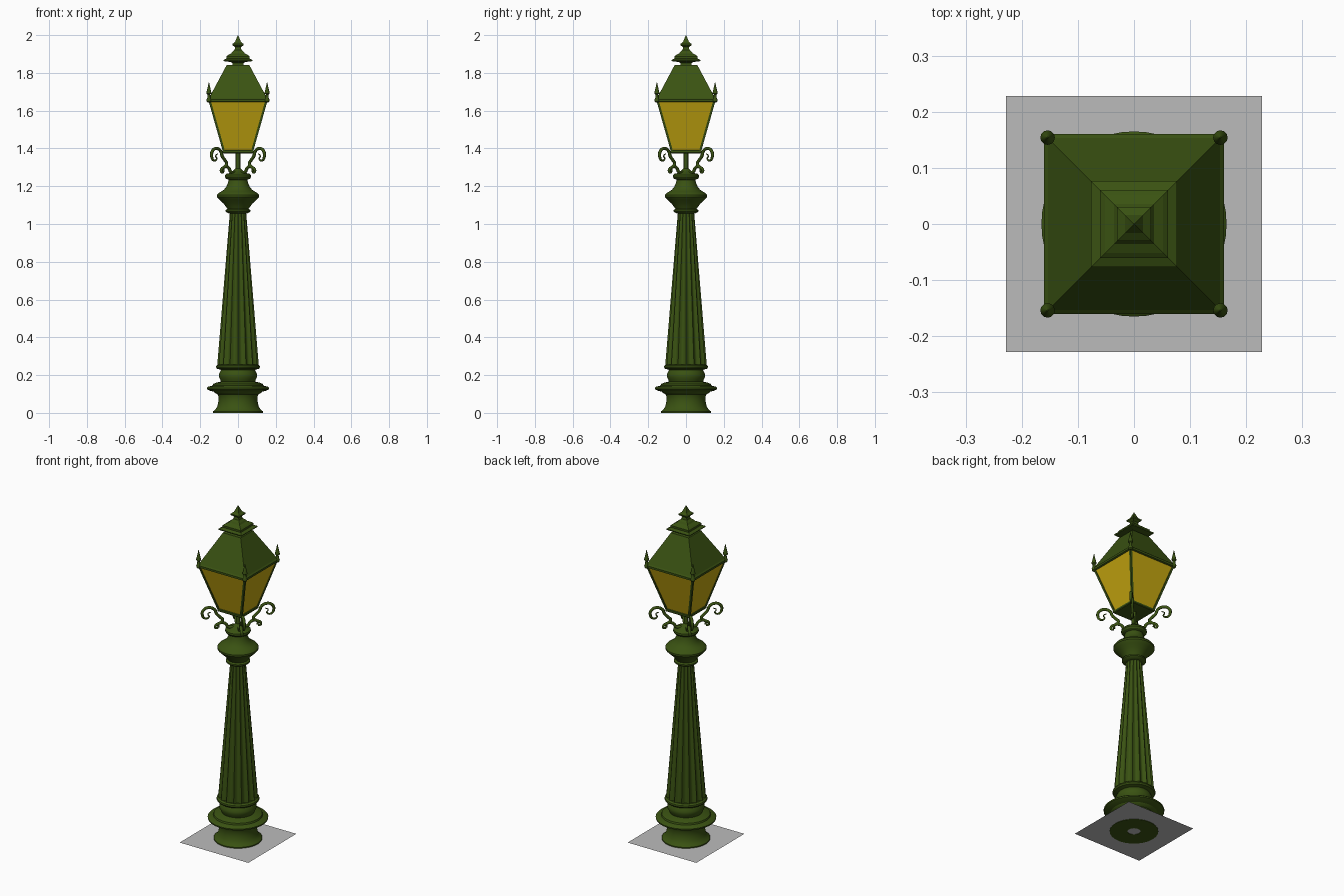
import bpy, bmesh, math

def material(name, rgb):
    m = bpy.data.materials.new(name)
    m.diffuse_color = (*rgb, 1)
    return m

GREEN = material("dark green iron", (0.042, 0.085, 0.006))
YELLOW = material("amber glass", (0.56, 0.385, 0.005))
GRAY = material("gray stone", (0.5, 0.5, 0.5))

def finish(name, bm, mat, smooth=False):
    bmesh.ops.recalc_face_normals(bm, faces=bm.faces)
    me = bpy.data.meshes.new(name)
    bm.to_mesh(me)
    bm.free()
    me.materials.append(mat)
    ob = bpy.data.objects.new(name, me)
    bpy.context.collection.objects.link(ob)
    if smooth:
        bpy.ops.object.select_all(action='DESELECT')
        ob.select_set(True)
        bpy.context.view_layer.objects.active = ob
        bpy.ops.object.shade_smooth_by_angle(angle=math.radians(32))
    return ob

def lathe(name, profile, segs=48, mat=GREEN, at=(0, 0), closed=False, flute=None):
    """Spin (radius, z) points; four segments give a square with radius as half width."""
    bm = bmesh.new()
    k, off = (math.sqrt(2), math.pi / 4) if segs == 4 else (1, 0)
    rings = []
    for r, z in profile:
        ring = []
        for i in range(segs):
            a = off + 2 * math.pi * i / segs
            rr = r * k * (flute(a) if flute else 1)
            ring.append(bm.verts.new((at[0] + rr * math.cos(a), at[1] + rr * math.sin(a), z)))
        rings.append(ring)
    pairs = list(zip(rings, rings[1:]))
    if closed:
        pairs.append((rings[-1], rings[0]))
    for a, b in pairs:
        for i in range(segs):
            j = (i + 1) % segs
            bm.faces.new((a[i], a[j], b[j], b[i]))
    if not closed:
        bm.faces.new(rings[0])
        bm.faces.new(rings[-1])
    return finish(name, bm, mat, segs > 4)

# Thin ground slab sheet under the post
bm = bmesh.new()
bmesh.ops.create_grid(bm, x_segments=1, y_segments=1, size=0.228)
bmesh.ops.translate(bm, verts=bm.verts, vec=(0, 0, 0.002))
finish("ground_plate", bm, GRAY)

# Hollow moulded pedestal
lathe("pedestal", [
    (0.035, 0), (0.132, 0), (0.132, 0.008), (0.12, 0.018), (0.109, 0.035), (0.104, 0.06),
    (0.103, 0.085), (0.108, 0.098), (0.122, 0.105), (0.128, 0.112), (0.15, 0.118),
    (0.164, 0.125), (0.165, 0.133), (0.158, 0.139), (0.135, 0.144), (0.132, 0.153),
    (0.115, 0.16), (0.09, 0.166), (0.094, 0.176), (0.101, 0.19), (0.101, 0.205),
    (0.094, 0.22), (0.09, 0.228), (0.112, 0.234), (0.117, 0.242), (0.115, 0.25),
    (0.105, 0.257), (0.035, 0.257)], closed=True)

# Tapered fluted shaft with concave grooves
FLUTES = 16
lathe("fluted_shaft", [(0.108, 0.25), (0.108, 0.275), (0.043, 1.062)], segs=FLUTES * 8,
      flute=lambda a: 1 - 0.13 * abs(math.sin(a * FLUTES / 2)))

# Bulbous capital
lathe("capital", [
    (0.045, 1.055), (0.058, 1.06), (0.066, 1.066), (0.066, 1.074), (0.056, 1.08),
    (0.064, 1.092), (0.078, 1.11), (0.098, 1.128), (0.106, 1.136), (0.112, 1.143),
    (0.112, 1.153), (0.105, 1.162), (0.092, 1.17), (0.076, 1.18), (0.063, 1.195),
    (0.054, 1.215), (0.05, 1.234), (0.064, 1.24), (0.07, 1.249), (0.069, 1.259),
    (0.06, 1.266), (0.04, 1.27), (0.022, 1.285), (0.013, 1.295)])
lathe("lantern_stem", [(0.012, 1.26), (0.012, 1.385)], segs=16)

# Scroll brackets on the four diagonals
scroll = [(0.107, 1.372, .3), (0.118, 1.362, .35), (0.113, 1.345, .5), (0.128, 1.336, .7),
          (0.14, 1.365, 1), (0.133, 1.39, 1), (0.114, 1.4, 1), (0.092, 1.386, 1),
          (0.084, 1.36, 1), (0.07, 1.338, 1), (0.06, 1.32, 1), (0.07, 1.303, 1),
          (0.086, 1.292, .9), (0.089, 1.277, .8), (0.078, 1.272, .7)]
foot = [(0.076, 1.278, .7), (0.077, 1.296, .8), (0.062, 1.304, 1), (0.047, 1.294, 1),
        (0.04, 1.278, 1), (0.022, 1.274, 1), (0.006, 1.284, 1)]
curve = bpy.data.curves.new("scroll_bracket", 'CURVE')
curve.dimensions = '3D'
curve.bevel_depth = 0.0085
curve.bevel_resolution = 2
curve.resolution_u = 5
curve.use_fill_caps = True
curve.materials.append(GREEN)
for path in (scroll, foot):
    sp = curve.splines.new('BEZIER')
    sp.bezier_points.add(len(path) - 1)
    for p, (d, z, r) in zip(sp.bezier_points, path):
        p.co = (d * math.sqrt(2), 0, z)
        p.radius = r
        p.handle_left_type = p.handle_right_type = 'AUTO'
for k in range(4):
    ob = bpy.data.objects.new(f"scroll_bracket_{k + 1}", curve)
    ob.rotation_euler.z = math.pi / 4 + k * math.pi / 2
    bpy.context.collection.objects.link(ob)

# Lantern: glass body, floor frame, corner bars, roof and square finial
lathe("lantern_glass", [(0.075, 1.385), (0.152, 1.65)], segs=4, mat=YELLOW)
lathe("lantern_floor", [(0.078, 1.374), (0.081, 1.378), (0.081, 1.388), (0.077, 1.391)], segs=4)
for k, (sx, sy) in enumerate([(1, 1), (-1, 1), (-1, -1), (1, -1)]):
    bm = bmesh.new()
    rings = []
    for c, z in ((0.073, 1.38), (0.15, 1.652)):
        rings.append([bm.verts.new((sx * c + dx, sy * c + dy, z)) for dx, dy in
                      ((-.006, -.006), (.006, -.006), (.006, .006), (-.006, .006))])
    for i in range(4):
        j = (i + 1) % 4
        bm.faces.new((rings[0][i], rings[0][j], rings[1][j], rings[1][i]))
    bm.faces.new(rings[0])
    bm.faces.new(rings[1])
    finish(f"corner_bar_{k + 1}", bm, GREEN)
    # Pointed ornament on each roof corner
    lathe(f"corner_spike_{k + 1}", [
        (0.006, 1.642), (0.012, 1.648), (0.013, 1.658), (0.008, 1.668), (0.007, 1.685),
        (0.013, 1.69), (0.013, 1.697), (0.007, 1.722), (0.001, 1.75)],
        segs=12, at=(sx * 0.154, sy * 0.154))
lathe("lantern_roof", [(0.153, 1.645), (0.16, 1.648), (0.16, 1.66), (0.153, 1.667),
                       (0.065, 1.832), (0.059, 1.843)], segs=4)
lathe("roof_finial", [
    (0.03, 1.838), (0.03, 1.853), (0.042, 1.858), (0.075, 1.862), (0.077, 1.868),
    (0.06, 1.876), (0.061, 1.888), (0.052, 1.895), (0.036, 1.903), (0.03, 1.912),
    (0.018, 1.922), (0.015, 1.936), (0.029, 1.946), (0.03, 1.953), (0.016, 1.964),
    (0.01, 1.978), (0.001, 2.0)], segs=4)
